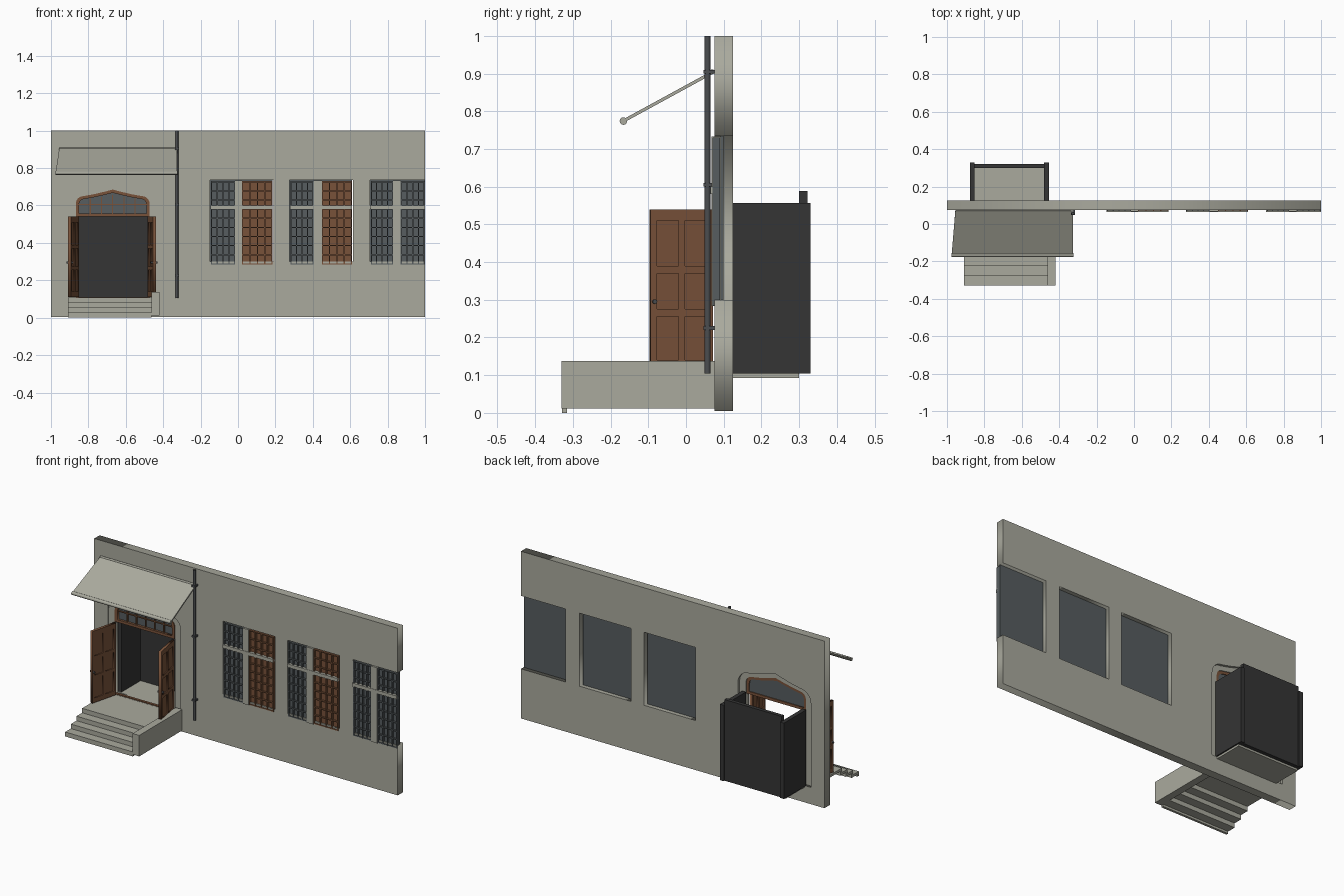
import bpy, bmesh, math
from mathutils import Vector

cube = bpy.data.objects.get("Cube")
if cube:
    bpy.data.objects.remove(cube, do_unlink=True)


def material(name, rgb):
    m = bpy.data.materials.new(name)
    m.use_nodes = True
    m.diffuse_color = (*rgb, 1)
    m.node_tree.nodes["Principled BSDF"].inputs["Base Color"].default_value = (*rgb, 1)
    return m


STONE = material("pale stone", (0.40, 0.40, 0.34))
WOOD = material("brown wood", (0.19, 0.085, 0.042))
GLASS = material("grey glass", (0.095, 0.11, 0.115))
METAL = material("dark metal", (0.07, 0.075, 0.08))
BLACK = material("charcoal", (0.035, 0.035, 0.035))


def finish(name, bm, mat):
    bmesh.ops.recalc_face_normals(bm, faces=bm.faces)
    me = bpy.data.meshes.new(name)
    bm.to_mesh(me)
    bm.free()
    me.materials.append(mat)
    ob = bpy.data.objects.new(name, me)
    bpy.context.collection.objects.link(ob)
    return ob


def add_box(bm, x, y, z):
    verts = bmesh.ops.create_cube(bm, size=1)["verts"]
    for v in verts:
        v.co = Vector([(a + b) / 2 + c * (b - a) for (a, b), c in zip((x, y, z), v.co)])


def boxes(name, mat, *spans):
    bm = bmesh.new()
    for s in spans:
        add_box(bm, *s)
    return finish(name, bm, mat)


def plate(name, loops, y0, y1, mat):
    """Upright plate from x-z outlines; inner outlines become holes."""
    cu = bpy.data.curves.new(name, "CURVE")
    cu.dimensions, cu.fill_mode, cu.extrude = "2D", "BOTH", (y1 - y0) / 2
    for loop in loops:
        sp = cu.splines.new("POLY")
        sp.points.add(len(loop) - 1)
        for p, (x, z) in zip(sp.points, loop):
            p.co = (x, z, 0, 1)
        sp.use_cyclic_u = True
    tmp = bpy.data.objects.new(name, cu)
    bpy.context.collection.objects.link(tmp)
    me = bpy.data.meshes.new_from_object(tmp.evaluated_get(bpy.context.evaluated_depsgraph_get()))
    bpy.data.objects.remove(tmp, do_unlink=True)
    bm = bmesh.new()
    bm.from_mesh(me)
    bmesh.ops.remove_doubles(bm, verts=bm.verts, dist=1e-5)
    for v in bm.verts:
        x, z, d = v.co
        v.co = (x, (y0 + y1) / 2 + d, z)
    return finish(name, bm, mat)


def rect(x0, x1, z0, z1):
    return [(x0, z0), (x1, z0), (x1, z1), (x0, z1)]


def cylinder(name, a, b, r, mat, sides=12):
    a, b = Vector(a), Vector(b)
    bm = bmesh.new()
    bmesh.ops.create_cone(bm, cap_ends=True, segments=sides, radius1=r, radius2=r, depth=(b - a).length)
    ob = finish(name, bm, mat)
    ob.location = (a + b) / 2
    ob.rotation_euler = (b - a).to_track_quat("Z", "Y").to_euler()
    for p in ob.data.polygons:
        p.use_smooth = len(p.vertices) == 4
    return ob


def arch(cx, half, base, shoulder, peak, r):
    """Flattened pointed arch with rounded shoulders."""
    right = [(half, base)]
    for i in range(7):
        t = math.pi / 2 * i / 6
        right.append((half - r + r * math.cos(t), shoulder - r + r * math.sin(t)))
    w = half - r
    right += [(w * (1 - t), shoulder + (peak - shoulder) * t ** 1.2) for t in (0.35, 0.7)]
    left = [(-x, z) for x, z in reversed(right)]
    return [(cx + x, z) for x, z in right + [(0, peak)] + left]


# Wall with window openings and arched doorway
DOOR_X = -0.67
WALL = (0.075, 0.125)
outline = [(-1, 0.005), (1, 0.005), (1, 0.3), (0.705, 0.3), (0.705, 0.735), (1, 0.735), (1, 1), (-1, 1)]
plate("wall", [outline, rect(-0.15, 0.19, 0.3, 0.735), rect(0.275, 0.615, 0.3, 0.735),
               arch(DOOR_X, 0.24, 0.105, 0.675, 0.72, 0.07)], *WALL, STONE)

# Doorway surround, timber fanlight frame and glazing
opening = arch(DOOR_X, 0.197, 0.108, 0.65, 0.685, 0.04)
plate("door_surround", [arch(DOOR_X, 0.24, 0.105, 0.675, 0.72, 0.07), opening], 0.083, 0.11, STONE)
plate("fanlight_frame", [arch(DOOR_X, 0.197, 0.54, 0.65, 0.685, 0.04),
                         arch(DOOR_X, 0.18, 0.556, 0.635, 0.668, 0.03)], 0.078, 0.105, WOOD)
plate("fanlight_glass", [arch(DOOR_X, 0.182, 0.55, 0.637, 0.67, 0.03)], 0.092, 0.1, GLASS)
bars = [((DOOR_X + i * 0.06 - 0.003, DOOR_X + i * 0.06 + 0.003), (0.084, 0.094), (0.55, 0.655 - abs(i) * 0.009))
        for i in range(-2, 3)]
bars.append(((DOOR_X - 0.18, DOOR_X + 0.18), (0.084, 0.094), (0.602, 0.608)))
boxes("fanlight_bars", WOOD, *bars)
boxes("threshold", WOOD, ((-0.865, -0.475), (0.08, 0.095), (0.1, 0.112)))


# Open panelled doors, each hinged at the doorway
def door(side, hinge, free):
    h, f = Vector(hinge), Vector(free)
    width, z0, z1 = (f - h).length, 0.112, 0.54
    holes = []
    for a, b in ((0.14, 0.255), (0.275, 0.37), (0.39, 0.51)):
        for c in (0.1, 0.55):
            holes.append(rect(width * c, width * (c + 0.35), a, b))
    parts = [plate(side + "_door", [rect(0, width, z0, z1)] + holes, -0.008, 0.008, WOOD),
             boxes(side + "_door_panels", WOOD, ((0.005, width - 0.005), (-0.003, 0.003), (z0 + 0.01, z1 - 0.01))),
             cylinder(side + "_door_knob", (0, 0, 0), (0, 0.036, 0), 0.006, METAL)]
    parts[2].location = (0, 0, 0)
    for v in parts[2].data.vertices:
        v.co = (v.co.x + width - 0.01, v.co.z, v.co.y + 0.295)
    parts[2].rotation_euler = (0, 0, 0)
    for ob in parts:
        ob.location = (h.x, h.y, 0)
        ob.rotation_euler.z = math.atan2(f.y - h.y, f.x - h.x)


door("right", (-0.858, 0.07), (-0.9, -0.095))
door("left", (-0.476, 0.07), (-0.447, -0.095))

# Entrance recess behind the doorway
boxes("recess_floor", STONE, ((-0.867, -0.463), (0.076, 0.3), (0.093, 0.107)))
boxes("recess_side_walls", BLACK, *[((x, x + 0.025), (0.122, 0.33), (0.105, 0.557)) for x in (-0.877, -0.48)])
boxes("recess_back_wall", BLACK, ((-0.855, -0.478), (0.3, 0.322), (0.105, 0.588)))

# Hollow stair made from one stepped profile
RISE, RUN, SHELL = 0.107 / 4, 0.053, 0.014
top, under = [(0.075, 0.107)], [(0.075, 0.107 - SHELL)]
for i in range(4):
    y, z = -0.17 - i * RUN, 0.107 - i * RISE
    top += [(y, z), (y, z - RISE)]
    under += [(y + SHELL, z - SHELL), (y + SHELL, max(0, z - RISE - SHELL))]
bm = bmesh.new()
face = bm.faces.new([bm.verts.new((-0.908, y, z)) for y, z in top + under[::-1]])
ext = bmesh.ops.extrude_face_region(bm, geom=[face])["geom"]
bmesh.ops.translate(bm, vec=(0.445, 0, 0), verts=[g for g in ext if isinstance(g, bmesh.types.BMVert)])
finish("entrance_steps", bm, STONE)
boxes("step_side_wall", STONE, ((-0.463, -0.42), (-0.33, 0.075), (0.012, 0.125)),
      ((-0.463, -0.42), (-0.33, 0.075), (0.125, 0.137)))

# Sloping canopy with front rail
bm = bmesh.new()
corners = [(-0.955, 0.074, 0.91), (-0.325, 0.074, 0.91), (-0.325, -0.168, 0.778), (-0.975, -0.168, 0.778)]
face = bm.faces.new([bm.verts.new(c) for c in corners])
ext = bmesh.ops.extrude_face_region(bm, geom=[face])["geom"]
bmesh.ops.translate(bm, vec=(0, 0.003, -0.008), verts=[g for g in ext if isinstance(g, bmesh.types.BMVert)])
finish("canopy", bm, STONE)
cylinder("canopy_front_rail", (-0.976, -0.166, 0.774), (-0.324, -0.166, 0.774), 0.01, STONE)
cylinder("canopy_wall_rail", (-0.955, 0.07, 0.905), (-0.325, 0.07, 0.905), 0.006, STONE)

# Drainpipe and brackets
cylinder("drainpipe", (-0.327, 0.057, 0.105), (-0.327, 0.057, 1), 0.008, METAL)
boxes("pipe_brackets", METAL, *[((-0.338, -0.316), (0.047, 0.076), (z, z + 0.01)) for z in (0.22, 0.6, 0.9)])


# Windows: two barred lights, stone mullion and transom, single pane behind
def light(name, x0, x1, mat):
    spans = [((x0, x1), (0.082, 0.09), (0.285, 0.73))]
    cols = 4
    for i in range(cols + 1):
        x = x0 + (x1 - x0 - 0.006) * i / cols
        spans.append(((x, x + 0.006), (0.07, 0.084), (0.285, 0.73)))
    for i in range(10):
        z = 0.285 + 0.439 * i / 9
        spans.append(((x0, x1), (0.071, 0.084), (z, z + 0.006)))
    boxes(name, mat, *spans)


windows = [(-0.145, -0.015, 0.022, 0.185, WOOD), (0.28, 0.405, 0.448, 0.61, WOOD),
           (0.71, 0.83, 0.87, 0.999, GLASS)]
for n, (a, b, c, d, mat) in enumerate(windows, 1):
    light(f"window_{n}_first_light", a, b, GLASS)
    light(f"window_{n}_second_light", c, d, mat)
    boxes(f"window_{n}_stonework", STONE, ((b, c), (0.067, 0.096), (0.283, 0.733)),
          ((a - 0.003, d), (0.065, 0.09), (0.58, 0.6)))
    boxes(f"window_{n}_pane", GLASS, ((a - 0.005, d), (0.092, 0.1), (0.3, 0.735)))
